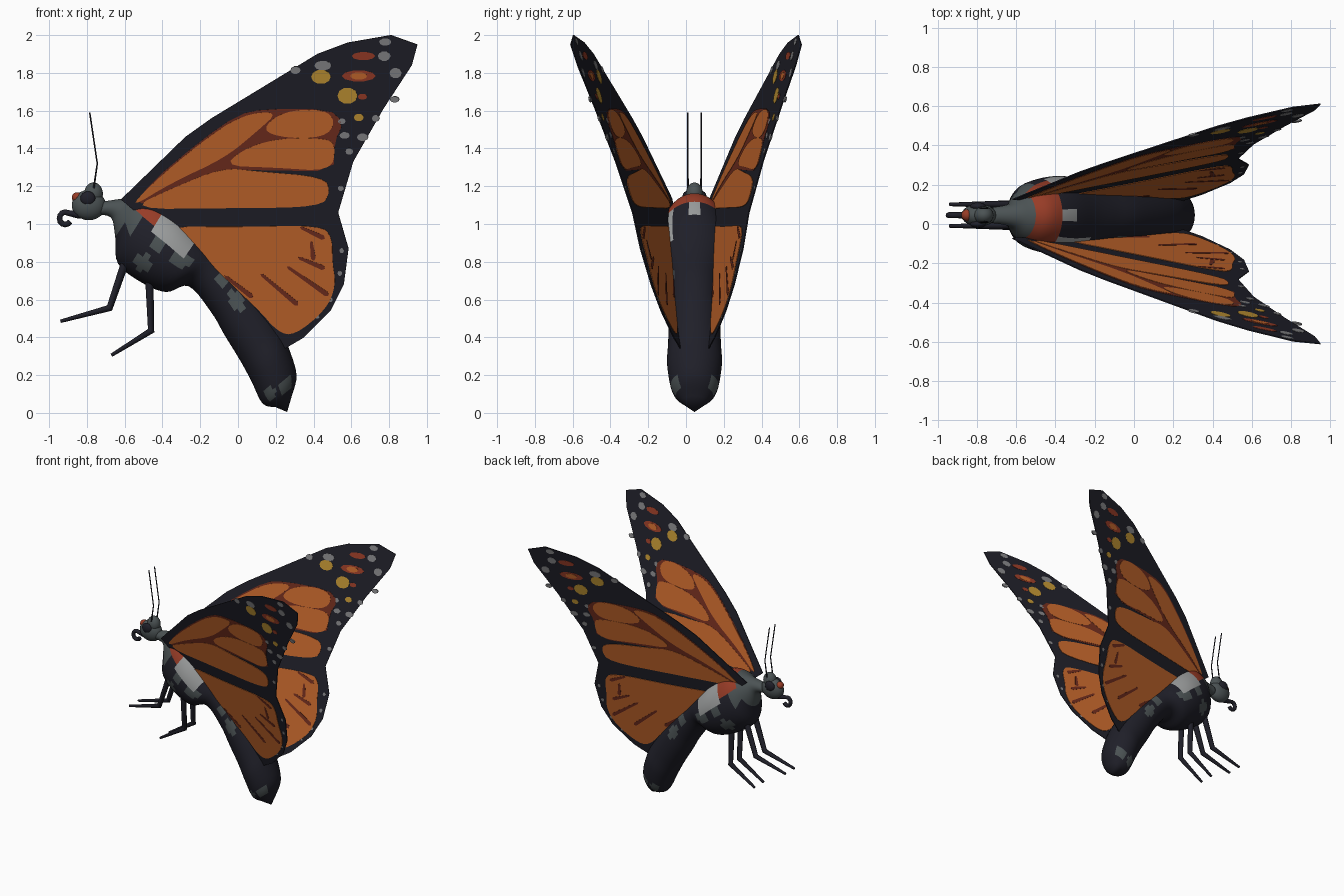
import bpy, bmesh, math
from mathutils import Vector

if "Cube" in bpy.data.objects:
    bpy.data.objects.remove(bpy.data.objects["Cube"])

YC = 0.045  # body centre line in y


def material(name, rgb):
    m = bpy.data.materials.new(name)
    m.diffuse_color = (*rgb, 1)
    m.use_nodes = True
    m.node_tree.nodes["Principled BSDF"].inputs["Base Color"].default_value = m.diffuse_color
    return m


NAMES = {"black": (0.014, 0.014, 0.022), "orange": (0.56, 0.135, 0.025),
         "vein_brown": (0.165, 0.027, 0.013), "yellow": (0.52, 0.29, 0.033),
         "spot_grey": (0.23, 0.23, 0.24), "slate": (0.07, 0.085, 0.088),
         "rust_red": (0.31, 0.045, 0.02), "pale_grey": (0.33, 0.34, 0.34)}
MATS = {n: material(n, c) for n, c in NAMES.items()}
IDX = {n: i for i, n in enumerate(NAMES)}


def finish(name, bm, smooth=False):
    bmesh.ops.recalc_face_normals(bm, faces=bm.faces[:])
    me = bpy.data.meshes.new(name)
    for f in bm.faces:
        f.smooth = smooth
    bm.to_mesh(me)
    bm.free()
    for m in MATS.values():
        me.materials.append(m)
    ob = bpy.data.objects.new(name, me)
    bpy.context.collection.objects.link(ob)
    return ob


# ---------- wings: thin plates lying in a tilted plane y = a + b*x + c*z ----------
def rounded(pts, n=2):
    for _ in range(n):
        out = []
        for i, p in enumerate(pts):
            q = pts[(i + 1) % len(pts)]
            out += [(p[0] * .75 + q[0] * .25, p[1] * .75 + q[1] * .25),
                    (p[0] * .25 + q[0] * .75, p[1] * .25 + q[1] * .75)]
        pts = out
    return pts


def oval(x, z, rx, rz, n=10):
    return [(x + rx * math.cos(2 * math.pi * i / n), z + rz * math.sin(2 * math.pi * i / n))
            for i in range(n)]


def strip(p, q, w):
    p, q = Vector(p), Vector(q)
    d = (q - p).normalized()
    n = Vector((-d.y, d.x)) * w
    return [p - d * w, p + n * .6, q + n, q + d * w, q - n, p - n * .6]


def plate(bm, plane, pts, half, mat):
    a, b, c = plane
    n = Vector((-b, 1, -c)).normalized() * half
    base = [Vector((x, a + b * x + c * z, z)) for x, z in pts]
    lo = [bm.verts.new(v - n) for v in base]
    hi = [bm.verts.new(v + n) for v in base]
    k = len(base)
    faces = [bm.faces.new(lo), bm.faces.new(hi[::-1])]
    faces += [bm.faces.new((lo[i], lo[(i + 1) % k], hi[(i + 1) % k], hi[i])) for i in range(k)]
    for f in faces:
        f.material_index = IDX[mat]


OUTLINE = [(-.62, 1.13), (-.28, 1.46), (-.14, 1.56), (.42, 1.90), (.58, 1.96), (.81, 2.0),
           (.95, 1.95), (.92, 1.84), (.77, 1.61), (.61, 1.33), (.53, 1.06), (.585, .87),
           (.56, .68), (.49, .54), (.35, .40), (.23, .33), (.12, .42), (-.2, .75), (-.4, .95)]
RIM = [(-.56, 1.09), (-.45, 1.23), (-.2, 1.44), (0, 1.58), (.14, 1.61), (.48, 1.61),
       (.56, 1.54), (.51, 1.43), (.51, 1.28), (.15, 1.285), (-.08, 1.29), (-.35, 1.17)]
CELLS = [
    [(-.58, 1.08), (-.45, 1.22), (-.2, 1.43), (.02, 1.58), (.22, 1.6), (.1, 1.49),
     (-.07, 1.35), (-.35, 1.22)],
    [(.12, 1.50), (.24, 1.6), (.46, 1.61), (.52, 1.54), (.46, 1.46), (.25, 1.455)],
    [(-.1, 1.31), (.13, 1.45), (.48, 1.46), (.52, 1.4), (.49, 1.28), (.2, 1.3)],
    [(-.58, 1.08), (-.35, 1.19), (-.08, 1.3), (.1, 1.28), (.46, 1.25), (.49, 1.17),
     (.44, 1.09), (-.05, 1.085)],
    [(-.42, .99), (.0, .985), (.44, .995), (.5, .93), (.5, .8), (.52, .68), (.47, .55),
     (.3, .41), (.21, .43), (.1, .56), (-.2, .82)]]
VEINS = [((.34, .98), (.45, .93)), ((.33, .82), (.45, .77)), ((.27, .77), (.47, .63)),
         ((.13, .73), (.31, .58)), ((-.06, .72), (.07, .62)), ((.39, .9), (.4, .82))]
SPOTS = [  # colour, x, z, radius x, radius z
    ("yellow", .44, 1.78, .052, .038), ("yellow", .58, 1.68, .053, .044),
    ("yellow", .64, 1.565, .026, .02), ("rust_red", .64, 1.785, .09, .03),
    ("rust_red", .665, 1.89, .062, .022), ("rust_red", .66, 1.675, .025, .016),
    ("spot_grey", .45, 1.84, .045, .026), ("spot_grey", .305, 1.815, .027, .02),
    ("spot_grey", .78, 1.965, .032, .02), ("spot_grey", .775, 1.89, .034, .026),
    ("spot_grey", .835, 1.80, .032, .028), ("spot_grey", .83, 1.66, .025, .016),
    ("spot_grey", .73, 1.56, .02, .018), ("spot_grey", .565, 1.47, .027, .018),
    ("spot_grey", .66, 1.46, .03, .02), ("spot_grey", .59, 1.385, .02, .018),
    ("spot_grey", .55, 1.545, .02, .016), ("spot_grey", .545, 1.19, .016, .014),
    ("spot_grey", .55, .86, .012, .014), ("spot_grey", .54, .74, .012, .014),
    ("spot_grey", .49, .60, .012, .012), ("spot_grey", .42, .51, .012, .01)]

for name, plane in (("front_wing", (.113, -.199, -.274)), ("back_wing", (-.003, .195, .22))):
    bm = bmesh.new()
    plate(bm, plane, OUTLINE, .003, "black")
    plate(bm, plane, rounded(RIM, 1), .0045, "vein_brown")
    for cell in CELLS:
        plate(bm, plane, rounded(cell), .006, "orange")
    for p, q in VEINS:
        plate(bm, plane, strip(p, q, .013), .0075, "vein_brown")
    for col, x, z, rx, rz in SPOTS:
        plate(bm, plane, oval(x, z, rx, rz), .0045, col)
    plate(bm, plane, oval(.64, 1.785, .045, .02), .006, "orange")
    finish(name, bm)

# ---------- body: loft of oval rings given by top point, bottom point, half width ----------
RINGS = [(-.71, 1.12, -.73, 1.05, .04), (-.58, 1.14, -.67, 1.03, .06),
         (-.50, 1.16, -.65, .93, .12), (-.41, 1.15, -.635, .79, .17),
         (-.29, 1.05, -.51, .69, .20), (-.18, .92, -.38, .64, .185),
         (-.09, .83, -.26, .67, .14), (.02, .73, -.14, .53, .13),
         (.13, .59, -.07, .41, .135), (.22, .45, .01, .28, .14),
         (.27, .34, .07, .17, .145), (.31, .20, .13, .05, .12), (.285, .09, .20, .03, .07)]
SUB, SIDES = 5, 40


def body_colour(s, a):
    """s = ring position from the neck, a = angle away from the top of the back."""
    if 1.9 < s < 3.5 and a < 1.25:
        return "rust_red"
    if 3.4 < s < 4.9 and (.6 < a < 1.35 or (a < .16 and s < 4.1)):
        return "pale_grey"
    if s < 2 or (s < 2.9 and a < 1.9):
        return "slate"
    if 3.5 < s < 5.3 and 1.3 < a < 1.3 + .5 * abs(math.sin(3 * s)):
        return "slate"
    for cs, ca, r in ((6.6, 1.3, .3), (7.4, 1.4, .35), (3.7, 2.2, .3), (11.1, 1.2, .4), (10.9, 2.1, .3)):
        if (s - cs) ** 2 + (a - ca) ** 2 < r * r:
            return "slate"
    return "black"


def catmull(i, t):
    p = [RINGS[min(max(j, 0), len(RINGS) - 1)] for j in (i - 1, i, i + 1, i + 2)]
    return [.5 * (2 * b + (c - a) * t + (2 * a - 5 * b + 4 * c - d) * t * t
                  + (3 * b - a - 3 * c + d) * t ** 3) for a, b, c, d in zip(*p)]


bm = bmesh.new()
loops = []
last = (len(RINGS) - 1) * SUB
for k in range(last + 1):
    i = min(k // SUB, len(RINGS) - 2)
    tx, tz, bx, bz, w = catmull(i, k / SUB - i)
    c, h = Vector(((tx + bx) / 2, YC, (tz + bz) / 2)), Vector(((tx - bx) / 2, 0, (tz - bz) / 2))
    loops.append([bm.verts.new(c + h * math.cos(a) + Vector((0, w * math.sin(a), 0)))
                  for a in (2 * math.pi * j / SIDES for j in range(SIDES))])
for k in range(last):
    for j in range(SIDES):
        n = (j + 1) % SIDES
        f = bm.faces.new((loops[k][j], loops[k][n], loops[k + 1][n], loops[k + 1][j]))
        a = 2 * math.pi * (j + .5) / SIDES
        f.material_index = IDX[body_colour((k + .5) / SUB, min(a, 2 * math.pi - a))]
tip = bm.verts.new((.26, YC, .005))
for j in range(SIDES):
    bm.faces.new((loops[-1][j], loops[-1][(j + 1) % SIDES], tip))
bm.faces.new(loops[0]).material_index = IDX["slate"]
finish("body", bm, True)


# ---------- head, eyes and face mark ----------
def ball(name, loc, radii, mat):
    bm = bmesh.new()
    bmesh.ops.create_uvsphere(bm, u_segments=20, v_segments=12, radius=1)
    for v in bm.verts:
        v.co = Vector(loc) + Vector([c * r for c, r in zip(v.co, radii)])
    for f in bm.faces:
        f.material_index = IDX[mat]
    finish(name, bm, True)


ball("head", (-.79, YC, 1.10), (.09, .058, .08), "slate")
ball("head_crest", (-.765, YC, 1.16), (.05, .045, .06), "slate")
ball("face_mark", (-.85, YC, 1.14), (.03, .03, .028), "rust_red")
for side in (-1, 1):
    ball("eye", (-.795, YC + side * .045, 1.135), (.04, .02, .038), "black")


# ---------- thin limbs: legs, antennae, coiled tongue ----------
def tube(name, pts, radii, mat="black"):
    cu = bpy.data.curves.new(name, "CURVE")
    cu.dimensions = "3D"
    cu.bevel_depth, cu.bevel_resolution, cu.use_fill_caps = 1.0, 2, True
    sp = cu.splines.new("POLY")
    sp.points.add(len(pts) - 1)
    for p, co, r in zip(sp.points, pts, radii):
        p.co, p.radius = (*co, 1), r
    cu.materials.append(MATS[mat])
    ob = bpy.data.objects.new(name, cu)
    bpy.context.collection.objects.link(ob)
    bpy.ops.object.select_all(action="DESELECT")
    ob.select_set(True)
    bpy.context.view_layer.objects.active = ob
    bpy.ops.object.convert(target="MESH")


for side in (-1, 1):
    y = YC + side * .055
    tube("front_leg", [(-.59, y, .82), (-.68, y, .555), (-.94, y, .485)], (.022, .019, .009))
    tube("rear_leg", [(-.47, y, .72), (-.46, y, .435), (-.67, y, .305)], (.022, .019, .009))
    y = YC + side * .035
    tube("antenna", [(-.765, y, 1.18), (-.745, y, 1.32), (-.785, y, 1.59)], (.005, .004, .004))
coil = [(-.915 + .03 * math.cos(t), YC, 1.03 + .033 * math.sin(t))
        for t in (math.radians(60 + 30 * i) for i in range(10))]
tube("tongue", [(-.80, YC, 1.05), (-.85, YC, 1.05)] + coil, [.02] * 2 + [.015] * 10)
